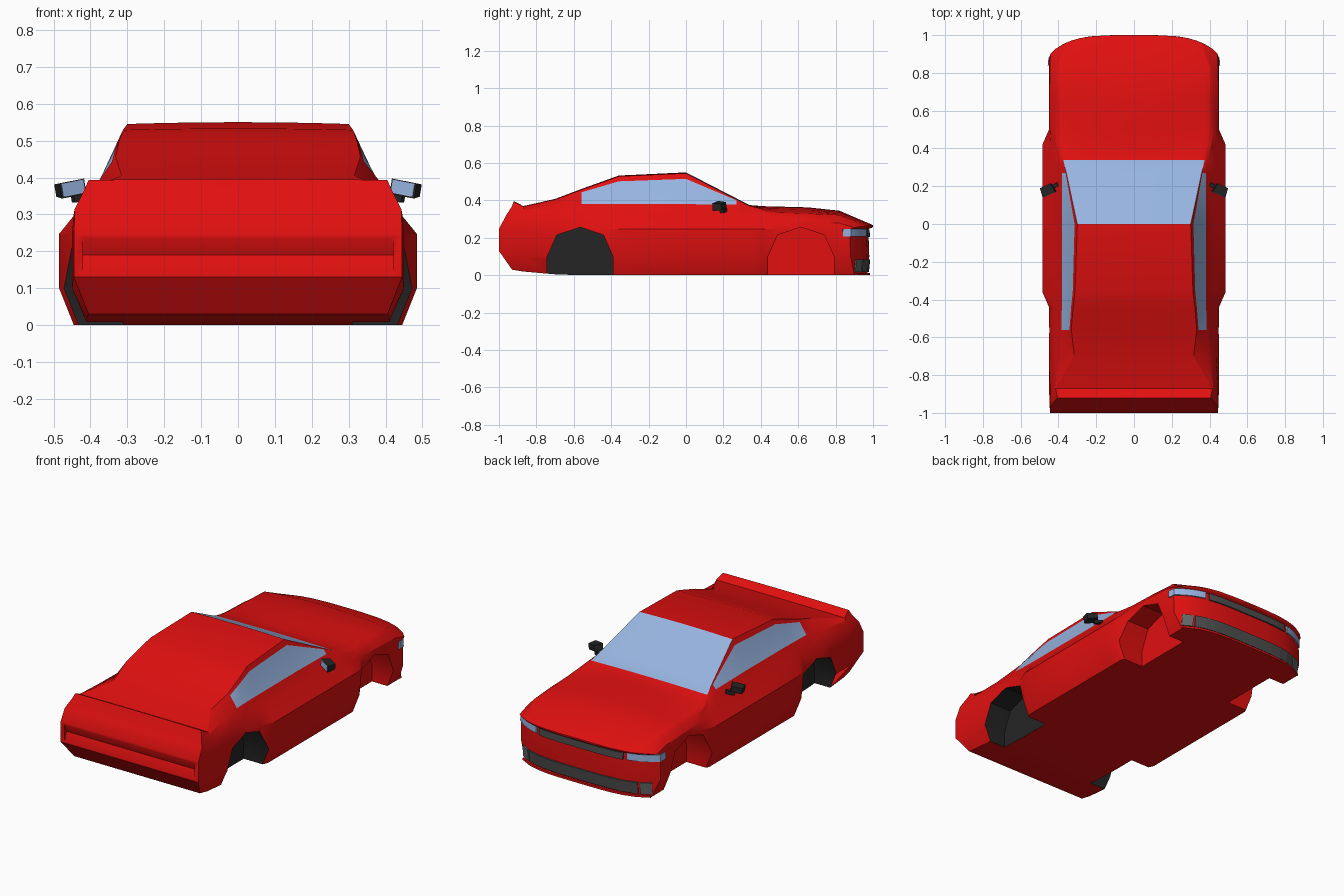
import bpy, bmesh, math
from mathutils import Matrix

if "Cube" in bpy.data.objects:
    bpy.data.objects.remove(bpy.data.objects["Cube"])


def material(name, rgb):
    m = bpy.data.materials.new(name)
    m.diffuse_color = (*rgb, 1)
    m.use_nodes = True
    m.node_tree.nodes["Principled BSDF"].inputs["Base Color"].default_value = m.diffuse_color
    return m


RED = material("red_paint", (0.75, 0.005, 0.005))
GLASS = material("pale_blue_glass", (0.31, 0.46, 0.75))
BLACK = material("black_trim", (0.018, 0.018, 0.018))
GREY = material("dark_grey_grille", (0.075, 0.075, 0.075))
FOG = material("grey_lamp", (0.13, 0.14, 0.14))


def make(name, bm, mats):
    bmesh.ops.remove_doubles(bm, verts=bm.verts, dist=0.0003)
    bmesh.ops.recalc_face_normals(bm, faces=bm.faces)
    me = bpy.data.meshes.new(name)
    bm.to_mesh(me)
    bm.free()
    for m in mats:
        me.materials.append(m)
    ob = bpy.data.objects.new(name, me)
    bpy.context.collection.objects.link(ob)
    return ob


def activate(ob):
    bpy.ops.object.select_all(action='DESELECT')
    bpy.context.view_layer.objects.active = ob
    ob.select_set(True)


# Body stations: y, waist x, belt x, belt z, roof edge x, roof edge z, centre z, floor z
RINGS = [
    (-0.92, .445, .415, .370, .405, .393, .396, .03),
    (-0.87, .45, .420, .350, .415, .368, .370, .02),
    (-0.70, .45, .400, .370, .315, .405, .408, .005),
    (-0.56, .45, .385, .380, .332, .457, .461, 0),
    (-0.44, .45, .382, .380, .322, .500, .504, 0),
    (-0.36, .485, .381, .380, .312, .529, .533, 0),
    (0.00, .485, .380, .380, .300, .545, .550, 0),
    (0.27, .485, .382, .378, .358, .406, .411, 0),
    (0.34, .485, .388, .368, .375, .371, .375, 0),
    (0.42, .485, .410, .340, .388, .350, .369, 0),
    (0.50, .45, .420, .325, .402, .335, .367, 0),
    (0.65, .45, .420, .320, .402, .330, .363, 0),
    (0.82, .45, .420, .305, .405, .322, .345, 0),
    (0.90, .45, .415, .260, .350, .263, .268, 0),
]
REAR_DY = (-.01, -.08, -.08, -.045, -.01, -.004, 0)
NOSE_DY = (-.03, -.02, -.025, -.005, 0, 0, 0)
COLS = (-1, -.92, -.8, -.6, -.3, 0, .3, .6, .8, .92, 1)
LAST = len(RINGS) - 1


def bulge(x):
    return 0.1 * (1 - min(1, abs(x) / .45) ** 4)


def point(i, row, u):
    y, xw, xe, ze, xg, zg, zh, zb = RINGS[i]
    low = .13 if i == 0 else .1
    rows = ((xw - .04, zb), (xw, low), (xw, .247),
            ((xe + .45) / 2 + .01, .247 + .55 * (ze - .247)), (xe, ze),
            (xe + .82 * (xg - xe), ze + .82 * (zg - ze)), (xg, zg))
    x, z = rows[row]
    x *= u
    if row == 6:
        z = zh + (zg - zh) * u * u
    if i == 0:
        y += REAR_DY[row]
    if i == LAST:
        y += NOSE_DY[row] + bulge(x)
    return (x, y, z)


def build_body():
    bm = bmesh.new()
    n = len(COLS)
    # ring order: floor, right side, roof, left side
    keys = ([(0, u) for u in COLS] + [(r, 1) for r in range(1, 6)]
            + [(6, u) for u in reversed(COLS)] + [(r, -1) for r in range(5, 0, -1)])
    loops = [[bm.verts.new(point(i, r, u)) for r, u in keys] for i in range(LAST + 1)]
    for i in range(LAST):
        for k in range(len(keys)):
            k2 = (k + 1) % len(keys)
            f = bm.faces.new((loops[i][k], loops[i][k2], loops[i + 1][k2], loops[i + 1][k]))
            y0, y1 = RINGS[i][0], RINGS[i + 1][0]
            pair = {keys[k][0], keys[k2][0]}
            side_window = pair == {4, 5} and y0 >= -.57 and y1 <= .28
            windscreen = pair == {6} and y0 >= 0 and y1 <= .35
            f.material_index = 1 if side_window or windscreen else 0
    # tail and nose panels
    for i in (0, LAST):
        grid = [[bm.verts.new(point(i, r, u)) for u in COLS] for r in range(7)]
        for r in range(6):
            for c in range(n - 1):
                bm.faces.new((grid[r][c], grid[r][c + 1], grid[r + 1][c + 1], grid[r + 1][c]))
    return make("car_body", bm, (RED, GLASS, BLACK))


def prism(name, profile, x0, x1, index):
    bm = bmesh.new()
    a = bm.faces.new([bm.verts.new((x0, y, z)) for y, z in profile])
    ext = bmesh.ops.extrude_face_region(bm, geom=[a])["geom"]
    bmesh.ops.translate(bm, vec=(x1 - x0, 0, 0),
                        verts=[v for v in ext if isinstance(v, bmesh.types.BMVert)])
    for f in bm.faces:
        f.material_index = index
    ob = make(name, bm, (RED, GLASS, BLACK))
    ob.hide_render = True
    return ob


def cut(body, cutter):
    activate(body)
    mod = body.modifiers.new("cut", 'BOOLEAN')
    mod.operation, mod.solver, mod.object = 'DIFFERENCE', 'EXACT', cutter
    bpy.ops.object.modifier_apply(modifier=mod.name)
    bpy.data.objects.remove(cutter)


body = build_body()

# Wheel arches: black at the rear, red at the front
ARCH = [(-.176, -.1), (-.176, .1), (-.125, .215), (0, .257), (.125, .215), (.176, .1), (.176, -.1)]
for yc, index in ((-.566, 2), (.615, 0)):
    for s in (-1, 1):
        cut(body, prism("arch_cutter", [(yc + y, z) for y, z in ARCH], s * .31, s * .6, index))

# Recessed band across the tail
cut(body, prism("tail_cutter", [(-1.03, .24), (-1.0, .236), (-.98, .19), (-1.0, .14), (-1.03, .135)],
                -.42, .42, 0))
activate(body)
bpy.ops.object.shade_smooth_by_angle(angle=math.radians(28))


def nose_strip(name, path, z0, z1, off0, off1, mat, thick=.008, mirror=False):
    """Thin plate that follows a plan path (x, y) between two heights."""
    bm = bmesh.new()
    lo = [bm.verts.new((x, y + off0, z0)) for x, y in path]
    hi = [bm.verts.new((x, y + off1, z1)) for x, y in path]
    for k in range(len(path) - 1):
        bm.faces.new((lo[k], lo[k + 1], hi[k + 1], hi[k]))
    ob = make(name, bm, (mat,))
    sol = ob.modifiers.new("thickness", 'SOLIDIFY')
    sol.thickness, sol.offset = thick, 0
    if mirror:
        ob.modifiers.new("mirror", 'MIRROR')
    return ob


def front_path(x0, x1, n=12):
    xs = [x0 + (x1 - x0) * k / n for k in range(n + 1)]
    return [(x, .9 + bulge(x)) for x in xs]


# Nose details
nose_strip("upper_grille", front_path(-.27, .27), .205, .245, -.021, -.022, GREY)
nose_strip("lower_grille", front_path(-.35, .35), .018, .085, -.026, -.019, GREY)
nose_strip("fog_light", front_path(.36, .415, 3), .018, .085, -.026, -.019, FOG, mirror=True)
nose_strip("headlight", front_path(.29, .449, 6) + [(.453, .86)], .208, .248, -.021, -.022,
           GLASS, mirror=True)
nose_strip("front_lip", front_path(-.41, .41), 0, .012, -.024, -.024, RED, .016)


# Door mirrors
def box(name, centre, size, yaw, mat, taper=1.0):
    bm = bmesh.new()
    bmesh.ops.create_cube(bm, size=1)
    for v in bm.verts:
        if v.co.y > 0:
            v.co.x *= taper
            v.co.z *= taper
    tilt = Matrix.Rotation(math.radians(10), 4, 'Y')
    m = (Matrix.Translation(centre) @ Matrix.Rotation(math.radians(yaw), 4, 'Z') @ tilt
         @ Matrix.Diagonal((*size, 1)))
    bmesh.ops.transform(bm, matrix=m, verts=bm.verts)
    ob = make(name, bm, (mat,))
    ob.modifiers.new("mirror", 'MIRROR')


box("mirror_housing", (.458, .18, .370), (.075, .05, .042), -25, BLACK, .8)
box("mirror_glass", (.447, .157, .371), (.066, .004, .036), -25, GLASS)
box("mirror_stalk", (.425, .2, .345), (.05, .02, .018), -25, BLACK)
